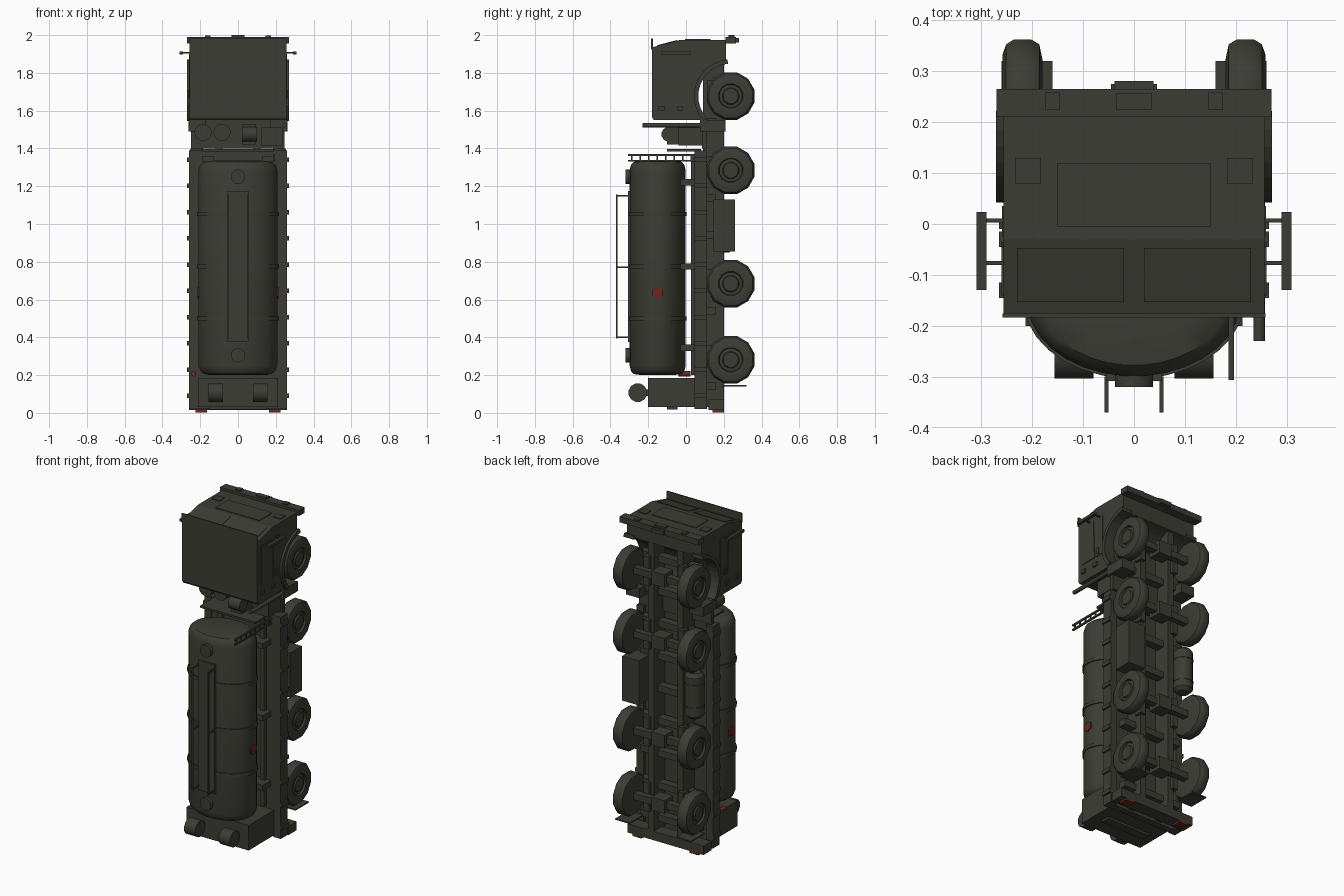
import bpy, bmesh
from math import sin, cos, pi, radians

default_cube = bpy.data.objects.get("Cube")
if default_cube:
    bpy.data.objects.remove(default_cube, do_unlink=True)


def make_material(name, colour):
    material = bpy.data.materials.new(name)
    material.use_nodes = True
    material.diffuse_color = colour
    material.node_tree.nodes["Principled BSDF"].inputs["Base Color"].default_value = colour
    return material


olive = make_material("dark olive paint", (.046, .046, .036, 1))
red = make_material("signal red", (.15, .018, .012, 1))
SIDES = {"left": 1, "right": -1}
round_parts = []


def finish(name, bm, material):
    bmesh.ops.recalc_face_normals(bm, faces=bm.faces)
    mesh = bpy.data.meshes.new(name)
    bm.to_mesh(mesh)
    bm.free()
    mesh.materials.append(material)
    part = bpy.data.objects.new(name, mesh)
    bpy.context.collection.objects.link(part)
    return part


def box(name, x, y, z, material=olive):
    bm = bmesh.new()
    bmesh.ops.create_cube(bm, size=1)
    for vert in bm.verts:
        for axis, (low, high) in enumerate((x, y, z)):
            vert.co[axis] = low if vert.co[axis] < 0 else high
    return finish(name, bm, material)


def pair(name, x, y, z, material=olive):
    for side, sign in SIDES.items():
        box(f"{side}_{name}", sorted(sign * value for value in x), y, z, material)


def lathe(name, profile, centre, axis="z", sides=16, stretch=(1, 1), material=olive):
    """Revolve (radius, height) points around an axis through the centre."""
    bm = bmesh.new()
    axis_index = "xyz".index(axis)
    rings = []
    for radius, height in profile:
        ring = []
        for step in range(sides):
            turn = 2 * pi * (step + .5) / sides
            spot = [radius * cos(turn) * stretch[0], radius * sin(turn) * stretch[1]]
            spot.insert(axis_index, height)
            ring.append(bm.verts.new([a + b for a, b in zip(spot, centre)]))
        rings.append(ring)
    for low, high in zip(rings, rings[1:]):
        for step in range(sides):
            after = (step + 1) % sides
            bm.faces.new((low[step], low[after], high[after], high[step]))
    bm.faces.new(rings[0])
    bm.faces.new(rings[-1])
    part = finish(name, bm, material)
    round_parts.append(part)
    return part


def rod(name, centre, radius, length, axis, sides=16, material=olive):
    half = length / 2
    return lathe(name, [(radius, -half), (radius, half)], centre, axis, sides, material=material)


def extrude(name, outline, x):
    """Extrude a (y, z) outline between two x positions."""
    bm = bmesh.new()
    near, far = [[bm.verts.new((side, *point)) for point in outline] for side in x]
    bm.faces.new(near)
    bm.faces.new(far)
    for index in range(len(outline)):
        bm.faces.new((near[index - 1], near[index], far[index], far[index - 1]))
    return finish(name, bm, olive)


def arc(radius, start, stop, steps=12):
    angles = [radians(start + (stop - start) * step / steps) for step in range(steps + 1)]
    return [(WHEEL_Y + radius * cos(a), AXLES[0] + radius * sin(a)) for a in angles]


# Wheels and axles
WHEEL_Y = .237
AXLES = (1.677, 1.284, .684, .281)
TYRE = [(.04, .0), (.09, .0), (.12, .006), (.13, .022), (.13, .056), (.12, .071), (.1, .078),
        (.066, .076), (.062, .064), (.045, .066), (.041, .074), (.02, .074)]
for number, height in enumerate(AXLES, start=1):
    for side, sign in SIDES.items():
        lathe(f"{side}_wheel_{number}", [(radius, sign * out) for radius, out in TYRE],
              (sign * .18, WHEEL_Y, height), "x", sides=12)
    box(f"axle_{number}", (-.19, .19), (.215, .255), (height - .02, height + .02))
    box(f"differential_{number}", (-.045, .045), (.19, .275), (height - .04, height + .04))
    pair(f"spring_{number}", (.1, .135), (.17, .22), (height - .09, height + .09))

# Chassis frame
pair("frame_rail", (.08, .12), (.09, .2), (.03, 1.95))
for number in range(9):
    height = .12 + number * .2
    box(f"cross_member_{number}", (-.2, .2), (.11, .16), (height, height + .04))
box("rear_bumper", (-.26, .26), (.12, .2), (.015, .07))
pair("tail_light", (.165, .225), (.14, .2), (.003, .015), red)
pair("mud_flap", (.16, .26), (.19, .32), (.14, .147))

# Platform with edge clamps
box("platform_deck", (-.25, .25), (.05, .09), (.02, 1.39))
pair("platform_beam", (.215, .26), (.045, .11), (.02, 1.39))
pair("tank_bearer", (.13, .16), (.027, .05), (.2, 1.36))
for number in range(10):
    height = .09 + number * .139
    pair(f"edge_clamp_{number}", (.25, .27), (.045, .11), (height - .012, height + .012))
box("platform_head", (-.19, .19), (-.1, .08), (1.385, 1.397))

# Elliptical tank with bands and saddles
TANK = (0, -.15, 0)
tank_ellipse = (1, .71)
lathe("tank", [(.12, .2), (.18, .206), (.2, .222), (.21, .25), (.21, 1.285), (.2, 1.313),
               (.18, 1.329), (.12, 1.336)], TANK, sides=32, stretch=tank_ellipse)
for number, height in enumerate((.5, .775, 1.053)):
    lathe(f"tank_band_{number}", [(.217, height - .01), (.217, height + .01)], TANK,
          sides=32, stretch=tank_ellipse)
for number, height in enumerate((.345, .775, 1.22)):
    box(f"tank_saddle_{number}", (-.19, .19), (-.03, .05), (height - .017, height + .017))
for number, height in enumerate((.305, 1.25)):
    rod(f"tank_hatch_{number}", (0, -.29, height), .038, .06, "y")
for side, sign in SIDES.items():
    rod(f"{side}_tank_marker", (sign * .21, -.15, .635), .032, .009, "x", 6, red)

# Walkway with hand rails
box("walkway", (-.055, .055), (-.308, -.29), (.375, 1.175))
pair("hand_rail", (.05, .058), (-.37, -.362), (.395, 1.155))
for number, height in enumerate((.4, .772, 1.15)):
    pair(f"rail_post_{number}", (.05, .058), (-.37, -.3), (height - .004, height + .004))

# Ladder beside the tank head
for number, height in enumerate((1.335, 1.365)):
    box(f"ladder_bar_{number}", (.186, .196), (-.306, .05), (height - .005, height + .005))
for number in range(8):
    start = -.29 + number * .045
    box(f"ladder_rung_{number}", (.187, .195), (start, start + .007), (1.335, 1.365))
pair("head_bracket", (.155, .19), (.03, .07), (1.33, 1.36))

# Pump cabinet with hose reels
box("pump_cabinet", (-.213, .213), (-.2, .05), (.03, .185))
box("cabinet_foot", (-.15, .15), (-.1, -.045), (.017, .03))
for side, sign in SIDES.items():
    rod(f"{side}_hose_reel", (sign * .118, -.255, .107), .05, .076, "x", 12)
    box(f"{side}_reel_arm", (sign * .118 - .02, sign * .118 + .02), (-.25, -.19), (.09, .125))
rod("fire_extinguisher", (-.235, -.008, .207), .014, .066, "y", 12, red)

# Equipment behind the cab
box("equipment_plate", (-.25, .245), (.085, .11), (1.4, 1.55))
for number, across in enumerate((-.185, -.085)):
    rod(f"air_filter_{number}", (across, .02, 1.485), .045, .15, "y")
rod("compressor", (.06, -.09, 1.475), .04, .08, "x", 12)
box("compressor_mount", (.025, .095), (-.1, .09), (1.42, 1.53))
box("battery_box", (.125, .235), (-.04, .09), (1.415, 1.51))
rod("exhaust_pipe", (.246, -.075, 1.523), .012, .31, "y", 12)

# Storage under the platform
box("tool_box", (.14, .255), (.145, .26), (.855, 1.13))
lathe("air_tank", [(.035, -.14), (.055, -.12), (.055, .12), (.035, .14)], (-.195, .195, .99))
for number, height in enumerate((.92, 1.06)):
    rod(f"air_tank_strap_{number}", (-.195, .195, height), .058, .015, "z")

# Cab with arches and flared fenders
outline = [(-.17, 1.55), (-.18, 1.565), (-.18, 1.935), (-.03, 1.975), (.212, 1.975)]
extrude("cab", outline + arc(.18, 98, 225), (-.256, .256))
fender = arc(.195, 95, 222) + arc(.172, 222, 95)
for side, sign in SIDES.items():
    extrude(f"{side}_fender", fender, (sign * .2, sign * .271))
pair("rear_mud_guard", (.17, .262), (.075, .21), (1.49, 1.55))
box("sun_visor", (-.258, .258), (-.184, -.176), (1.925, 1.982))

# Doors, windows and handles
for side, sign in SIDES.items():
    window = [(-.14, 1.66), (-.14, 1.9), (-.045, 1.9), (-.035, 1.66)]
    extrude(f"{side}_window", window, (sign * .25, sign * .26))
pair("door_panel", (.25, .259), (-.025, .035), (1.66, 1.9))
pair("door_handle", (.255, .265), (-.01, .005), (1.67, 1.71))
pair("upper_hinge", (.255, .265), (-.145, -.115), (1.6, 1.625))
pair("lower_hinge", (.255, .265), (-.045, -.015), (1.6, 1.625))

# Windscreen on the sloping face
for side, sign in SIDES.items():
    pane = [(-.153, 1.936), (-.153, 1.946), (-.047, 1.974), (-.047, 1.964)]
    extrude(f"{side}_windscreen", pane, (sign * .02, sign * .23))

# Cab face and bumper
box("grille", (-.15, .15), (-.005, .12), (1.97, 1.979))
pair("head_light", (.183, .233), (.08, .13), (1.97, 1.98))
box("bumper", (-.27, .27), (.21, .265), (1.955, 1.99))
pair("fog_light", (.145, .175), (.225, .258), (1.985, 1.998))
box("number_panel", (-.035, .035), (.225, .256), (1.985, 2.0))
box("tow_bar", (-.038, .038), (.26, .281), (1.96, 1.985))

# Mirrors
pair("mirror", (.29, .309), (-.13, .024), (1.898, 1.914))
for name, along in {"upper": -.077, "lower": .007}.items():
    pair(f"{name}_mirror_arm", (.25, .295), (along - .004, along + .004), (1.902, 1.91))

# Smooth the turned parts
bpy.ops.object.select_all(action="DESELECT")
for part in round_parts:
    part.select_set(True)
bpy.context.view_layer.objects.active = round_parts[0]
bpy.ops.object.shade_smooth_by_angle(angle=radians(35))
